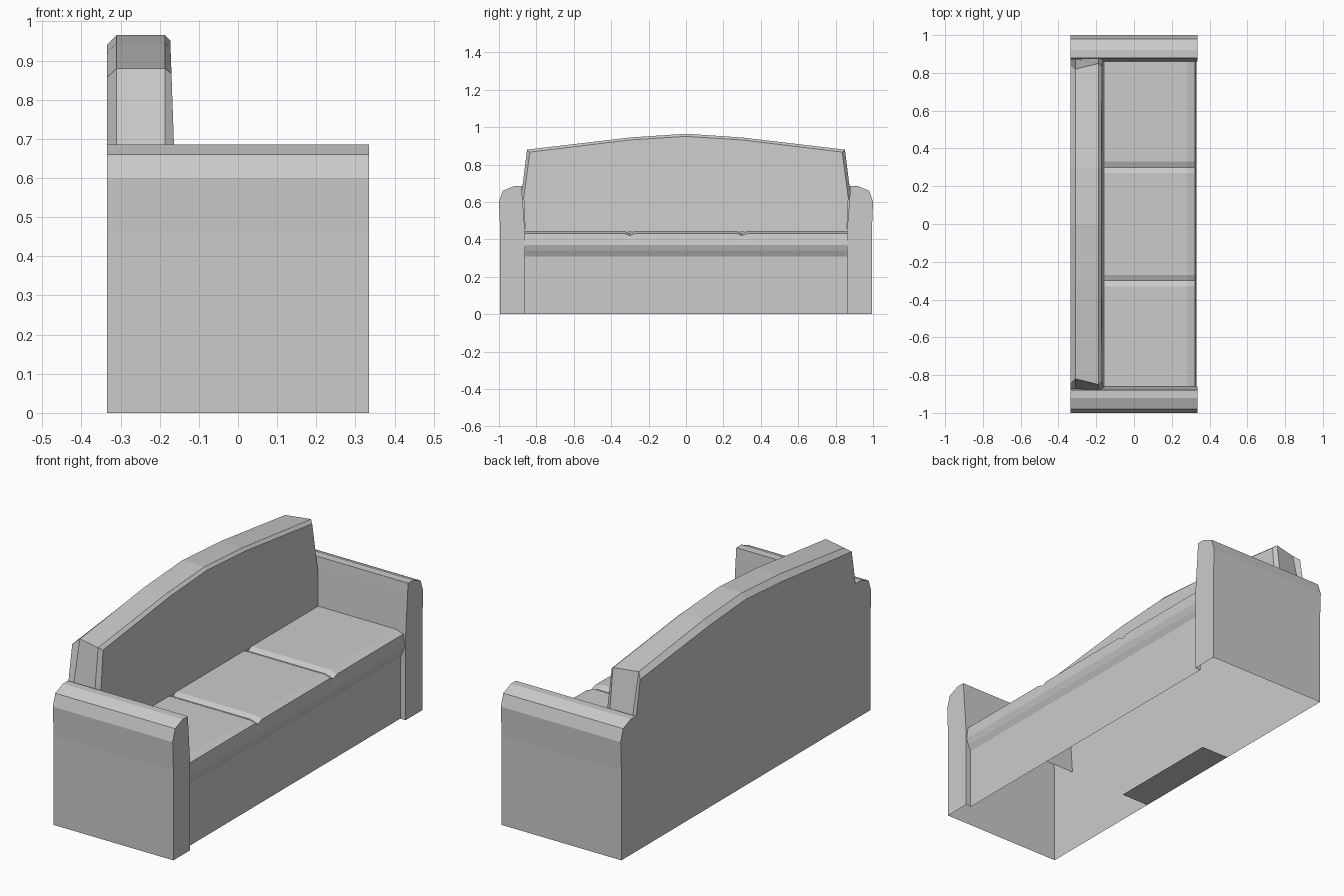
import bpy, bmesh
from mathutils import Vector

if "Cube" in bpy.data.objects:
    bpy.data.objects.remove(bpy.data.objects["Cube"])

XB, XF = -0.335, 0.335          # rear and front of the sofa


def loft(name, rows, facing, caps=()):
    """Skin between rows of points, add cap polygons, orient towards 'facing'."""
    bm = bmesh.new()
    vr = [[bm.verts.new(p) for p in row] for row in rows]
    for a, b in zip(vr, vr[1:]):
        for i in range(len(a) - 1):
            bm.faces.new((a[i], a[i + 1], b[i + 1], b[i]))
    for cap in caps:
        bm.faces.new([bm.verts.new(p) for p in cap])
    bmesh.ops.remove_doubles(bm, verts=bm.verts, dist=1e-5)
    bmesh.ops.recalc_face_normals(bm, faces=bm.faces)
    total = Vector()
    for f in bm.faces:
        total += f.normal * f.calc_area()
    if total.dot(Vector(facing)) < 0:
        bmesh.ops.reverse_faces(bm, faces=bm.faces)
    mesh = bpy.data.meshes.new(name)
    bm.to_mesh(mesh)
    bm.free()
    ob = bpy.data.objects.new(name, mesh)
    bpy.context.collection.objects.link(ob)
    return ob


def arch(half):
    """Full outline from its +y half (last point on the centre line)."""
    return half + [(-y, z) for y, z in reversed(half[:-1])]


# Arms: hollow shell with closed front and a short return to the front panel
arm_profile = [(0.994, 0), (0.994, 0.45), (1.0, 0.6), (0.98, 0.66),
               (0.92, 0.685), (0.88, 0.685), (0.876, 0.64), (0.86, 0.43)]
arm = loft("arms",
           [[(x, y, z) for y, z in arm_profile] for x in (XB, XF)],
           (1, 0.2, 0.5),
           caps=[[(XF, y, z) for y, z in arm_profile + [(0.86, 0)]],
                 [(XF, 0.86, 0), (XF, 0.86, 0.43),
                  (0.305, 0.86, 0.43), (0.305, 0.86, 0)]])
mirror = arm.modifiers.new("mirror", 'MIRROR')
mirror.use_axis[0] = False
mirror.use_axis[1] = True

# Backrest: arched outlines from the rear edge to the inset front face
rear = arch([(0.875, 0.685), (0.845, 0.857), (0.3, 0.918), (0, 0.94)])
rear_top = arch([(0.872, 0.66), (0.82, 0.88), (0.3, 0.945), (0, 0.965)])
front_top = arch([(0.882, 0.62), (0.85, 0.88), (0.3, 0.945), (0, 0.965)])
inset = arch([(0.868, 0.62), (0.835, 0.867), (0.3, 0.932), (0, 0.951)])


def front_x(z):
    return -0.155 - 0.035 * (z - 0.44)


front = [(front_x(z), y, z) for y, z in inset]
loft("backrest",
     [[(XB, y, z) for y, z in rear], [(-0.31, y, z) for y, z in rear_top],
      [(-0.187, y, z) for y, z in front_top], front],
     (1, 0, 1),
     caps=[front + [(front_x(0.44), -0.86, 0.44), (front_x(0.44), 0.86, 0.44)]])

# Back panel: one flat sheet down to the floor, behind arms and backrest
side = arm_profile[:6] + rear[:4]
loft("back_panel", [], (-1, 0, 0), caps=[[(XB, y, z) for y, z in arch(side)]])

# Bottom plate under the middle of the back
loft("bottom_plate", [], (0, 0, -1),
     caps=[[(XB, -0.3, 0), (XB, 0.3, 0), (-0.18, 0.3, 0), (-0.18, -0.3, 0)]])

# Front panel below the seat
loft("front_panel", [[(0.305, y, z) for z in (0, 0.31)] for y in (-0.86, 0.86)],
     (1, 0, 0))

# Seat: rounded front edge, shallow seams between the three cushions
seat_profile = [(0.305, 0.31), (0.32, 0.34), (0.322, 0.347), (0.33, 0.37),
                (0.322, 0.432), (0.28, 0.445), (-0.155, 0.445)]
stations = [(-0.862, 0), (-0.33, 0), (-0.3, 1), (-0.27, 0),
            (0.27, 0), (0.3, 1), (0.33, 0), (0.862, 0)]
loft("seat",
     [[(x, y, z - 0.012 * dip * (z > 0.4)) for x, z in seat_profile]
      for y, dip in stations],
     (0.5, 0, 1))
